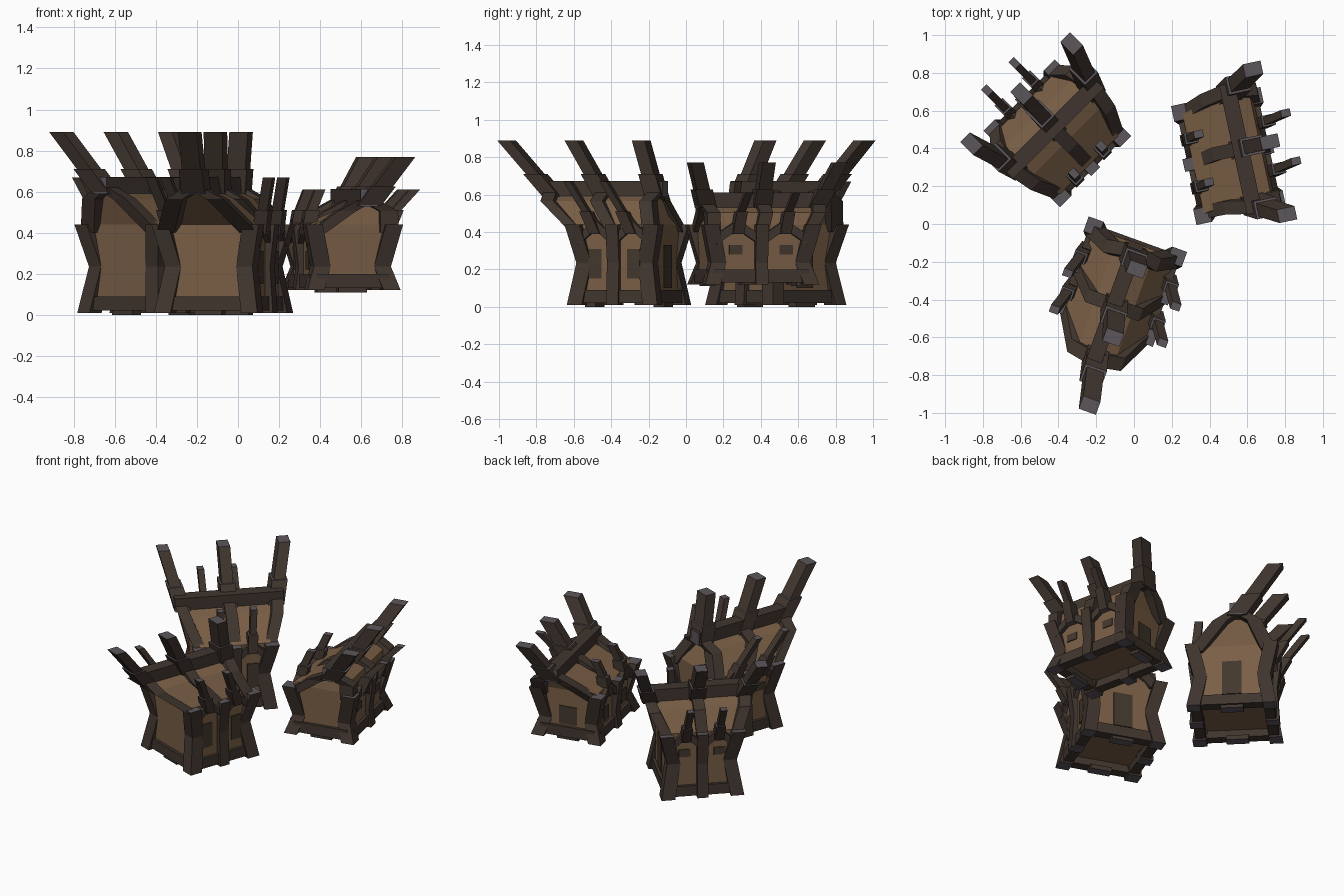
import bpy, bmesh
from mathutils import Vector as V

if "Cube" in bpy.data.objects:
    bpy.data.objects.remove(bpy.data.objects["Cube"])

def material(name, rgb):
    m = bpy.data.materials.new(name)
    m.diffuse_color = (*rgb, 1)
    m.use_nodes = True
    m.node_tree.nodes["Principled BSDF"].inputs["Base Color"].default_value = m.diffuse_color
    return m

WALL = material("wall brown", (0.19, 0.112, 0.06))
WOOD = material("dark timber", (0.052, 0.036, 0.028))
CAP = material("grey cut ends", (0.105, 0.092, 0.105))
PANE = material("window dark", (0.055, 0.038, 0.026))
UP = V((0, 0, 1))

def at(p, z):
    return V((p[0], p[1], z))

def loft(bm, pts, a, b, ha, hb, cap=0):
    """Four-sided beam through pts with section axes a and b; cap colours its cut ends."""
    rings = [[bm.verts.new(p + a * (i * ha) + b * (j * hb))
              for i, j in ((-1, -1), (1, -1), (1, 1), (-1, 1))] for p in pts]
    for r, s in zip(rings, rings[1:]):
        for k in range(4):
            bm.faces.new((r[k], r[(k + 1) % 4], s[(k + 1) % 4], s[k]))
    for ring in (rings[0], rings[-1]):
        bm.faces.new(ring).material_index = cap

def finish(bm, name, mats):
    bmesh.ops.recalc_face_normals(bm, faces=bm.faces)
    me = bpy.data.meshes.new(name)
    bm.to_mesh(me)
    bm.free()
    for m in mats:
        me.materials.append(m)
    ob = bpy.data.objects.new(name, me)
    bpy.context.collection.objects.link(ob)

def hut(name, c, u, hu, hv, z0, ridge, rlen, zr, tip, tip_half, zt, lean, zs):
    c, u = V((*c, 0)), V((*u, 0)).normalized()
    v = V((-u.y, u.x, 0))
    if name == "right_hut":
        v = -v
    ridge, tip, tip_half = V((*ridge, 0)), V((*tip, 0)), V((*tip_half, 0))
    ze = 0.44
    zf = z0 + 0.07
    P = lambda i, s, du=0, dv=0: c + u * (i * (hu + du)) + v * (s * (hv + dv))
    R = lambda i: ridge + u * (i * rlen)
    # roof knee between eave and ridge
    K = lambda i, s: at(R(i) - u * i * .03 + v * s * .105, zr - .055)

    # walls, floor and roof shell: one profile loop per end, bridged
    bm = bmesh.new()
    ends = []
    for i in (-1, 1):
        prof = [at(P(i, -1, .012, .012), zf), at(P(i, -1, .012, .012), ze), K(i, -1),
                at(R(i), zr - .01), K(i, 1), at(P(i, 1, .012, .012), ze), at(P(i, 1, .012, .012), zf)]
        q = [bm.verts.new(p) for p in prof]
        bm.faces.new((q[0], q[1], q[5], q[6]))
        bm.faces.new(q[1:6])
        ends.append(q)
    for k in range(7):
        n = (k + 1) % 7
        bm.faces.new((ends[0][k], ends[0][n], ends[1][n], ends[1][k]))
    finish(bm, name + "_walls_and_roof", [WALL])

    # bent posts
    bm = bmesh.new()
    for i in (-1, 0, 1):
        w = .042 if i else .034
        for s in (-1, 1):
            loft(bm, [at(P(i, s, .01, .01), z0 + .01), at(P(i, s, -.03, -.03 if i else -.005), 0.235),
                      at(P(i, s, .02, .02), ze)], u, v, w, .042, 1)
    finish(bm, name + "_posts", [WOOD, CAP])

    # rafters bent over the knee up to the ridge
    bm = bmesh.new()
    for i in (-1, 0, 1):
        for s in (-1, 1):
            loft(bm, [at(P(i, s), ze - .04), K(i, s) + u * i * .02, at(R(i) + u * i * .01, zr)],
                 u, v, .036, .045)
    finish(bm, name + "_rafters", [WOOD])

    # ridge beam with grey ends
    bm = bmesh.new()
    loft(bm, [at(R(-1) - u * .05, zr + .01), at(R(1) + u * .05, zr + .01)], v, UP, .042, .042, 1)
    finish(bm, name + "_ridge_beam", [WOOD, CAP])

    # sill beams and the low blocks under them
    bm = bmesh.new()
    for s in (-1, 1):
        loft(bm, [at(P(-1, s), z0 + .055), at(P(1, s), z0 + .055)], v, UP, .032, .034)
        loft(bm, [at(P(s, -1), z0 + .055), at(P(s, 1), z0 + .055)], u, UP, .032, .034)
        loft(bm, [at(P(s, 0, -.01), z0), at(P(s, 0, -.01), z0 + .03)], u, v, .03, .07, 1)
    finish(bm, name + "_sills", [WOOD, CAP])

    # large horns with a thicker collar
    bm = bmesh.new()
    for i in (-1, 0, 1):
        a, b = at(R(i), zr - .03), at(tip + tip_half * i, zt)
        loft(bm, [a, b], u, v, .036, .048, 1)
        loft(bm, [a, a.lerp(b, .4)], u, v, .048, .06, 1)
    finish(bm, name + "_large_horns", [WOOD, CAP])

    # pointed braces and small horns over every side panel
    arch, horns = bmesh.new(), bmesh.new()
    for s in (-1, 1):
        for i in (-.5, .5):
            m = P(i, s, 0, .015)
            for e in (i - .45, i + .45):
                loft(arch, [at(P(e, s, 0, .015), ze - .08), at(m, ze)], v, UP, .025, .027)
            l = V((*lean[s > 0], 0))
            loft(horns, [at(m, ze - .05), at(m + l * .35, ze + .07), at(m + l, zs)], u, v, .02, .025, 1)
            loft(horns, [at(m, ze - .05), at(m + l * .35, ze + .07)], u, v, .03, .035, 1)
    finish(arch, name + "_panel_braces", [WOOD])
    finish(horns, name + "_small_horns", [WOOD, CAP])

    # windows: tall on one side, small on the other, one in the end wall
    bm = bmesh.new()
    for i in (-.53, .53):
        zl = 0.15 if z0 < .05 else 0.22
        for s, zb, ztop in ((-1, zl, 0.31), (1, 0.28, 0.33)):
            m = P(i, s, 0, .014)
            loft(bm, [at(m, zb), at(m, ztop)], u, v, .036, .004)
    m = P(1, 0, .014)
    loft(bm, [at(m, z0 + .1), at(m, 0.33)], v, u, .06, .004)
    finish(bm, name + "_windows", [PANE])

hut("left_hut", (-.405, .48), (1, 1), .205, .225, 0, (-.43, .51), .29, .62,
    (-.595, .69), (.265, .265), .89, ((-.01, .03), (-.13, .13)), .67)
hut("front_hut", (-.07, -.305), (.34, .94), .205, .215, 0, (-.105, -.43), .29, .62,
    (-.11, -.60), (.125, .36), .89, ((.04, -.15), (-.1, -.13)), .67)
hut("right_hut", (.5, .36), (-.21, .978), .26, .18, .11, (.565, .40), .30, .56,
    (.72, .435), (-.09, .385), .77, ((.06, .03), (.14, .06)), .61)
